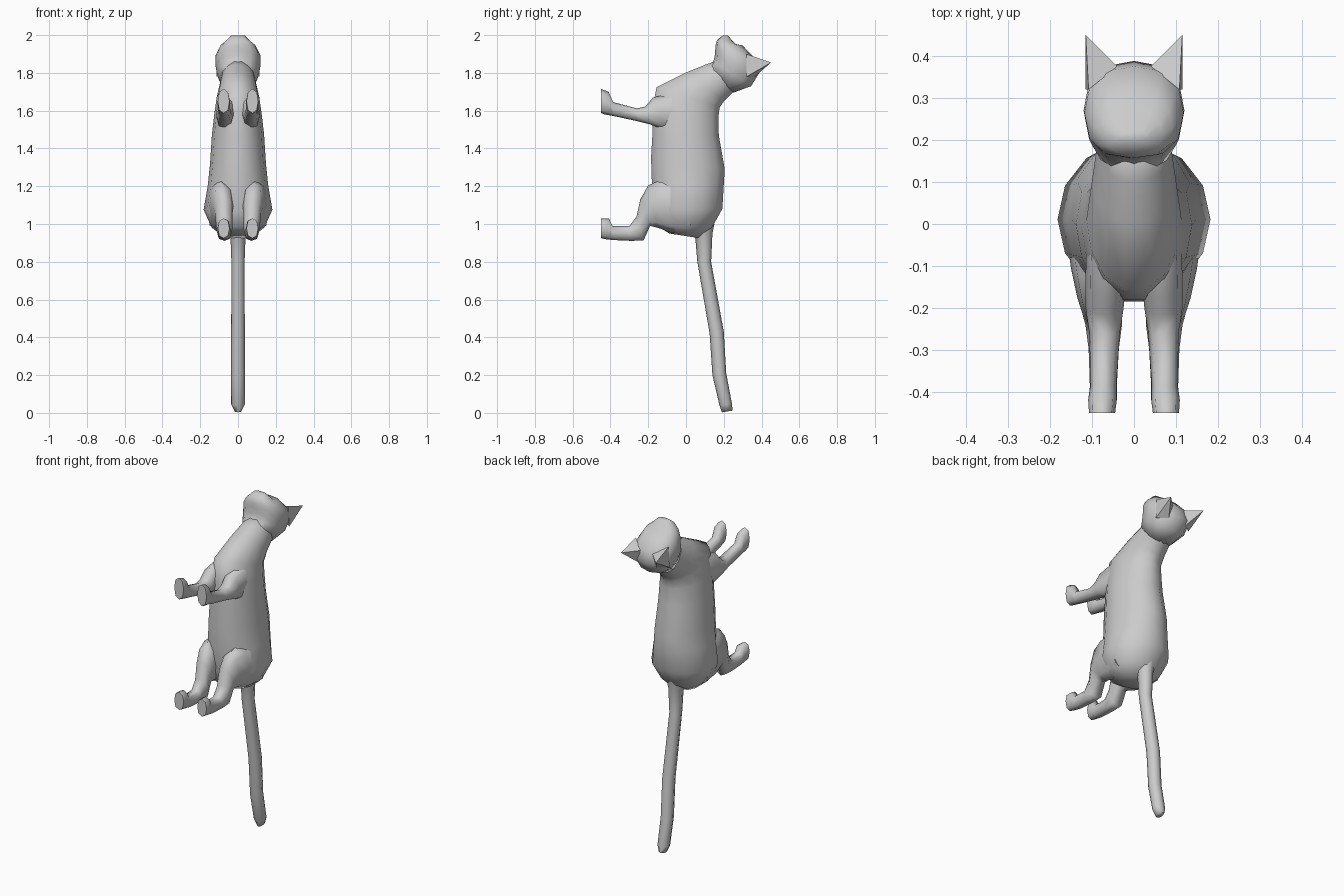
import bpy, bmesh, math
from mathutils import Vector

grey = bpy.data.materials.new("plain grey")
grey.diffuse_color = (0.6, 0.6, 0.6, 1)


def finish(name, bm, angle=70):
    bmesh.ops.recalc_face_normals(bm, faces=bm.faces)
    me = bpy.data.meshes.new(name)
    bm.to_mesh(me)
    bm.free()
    ob = bpy.data.objects.new(name, me)
    me.materials.append(grey)
    bpy.context.collection.objects.link(ob)
    bpy.ops.object.select_all(action='DESELECT')
    ob.select_set(True)
    bpy.context.view_layer.objects.active = ob
    bpy.ops.object.shade_smooth_by_angle(angle=math.radians(angle))
    return ob


def loft(name, rings, sides=12, xc=None, power=1.0, sign=1):
    """Rings: (y1, z1, y2, z2, half width[, x centre]) across a side profile."""
    bm = bmesh.new()
    loops = []
    for r in rings:
        a, b = Vector((0, r[0], r[1])), Vector((0, r[2], r[3]))
        cx = r[5] if len(r) > 5 else 0
        mid, half = (a + b) / 2, (a - b) / 2
        loop = []
        for i in range(sides):
            t = 2 * math.pi * i / sides
            c, s = math.cos(t), math.sin(t)
            c = math.copysign(abs(c) ** power, c) if abs(c) > 1e-6 else 0
            s = math.copysign(abs(s) ** power, s) if abs(s) > 1e-6 else 0
            p = mid + half * s
            loop.append(bm.verts.new((sign * (cx + r[4] * c), p.y, p.z)))
        loops.append(loop)
    for lo, hi in zip(loops, loops[1:]):
        for i in range(sides):
            j = (i + 1) % sides
            bm.faces.new((lo[i], lo[j], hi[j], hi[i]))
    bm.faces.new(loops[0])
    bm.faces.new(loops[-1])
    return finish(name, bm)


# Torso from rump to neck
loft("torso", [
    (-.09, .95, .07, .925, .085),
    (-.15, .985, .14, .98, .14),
    (-.175, 1.07, .197, 1.08, .182),
    (-.185, 1.2, .205, 1.21, .16),
    (-.19, 1.35, .21, 1.29, .148),
    (-.182, 1.48, .178, 1.47, .138),
    (-.185, 1.6, .177, 1.57, .125),
    (-.16, 1.725, .182, 1.615, .113),
    (0, 1.805, .205, 1.65, .1),
    (.10, 1.845, .245, 1.69, .09),
    (.17, 1.87, .30, 1.73, .085)], sides=14)

# Head from nape to nose
loft("head", [
    (.12, 1.835, .25, 1.695, .085),
    (.145, 1.86, .345, 1.73, .112),
    (.152, 1.89, .388, 1.80, .12),
    (.155, 1.925, .375, 1.865, .118),
    (.157, 1.95, .30, 1.945, .092),
    (.165, 1.975, .262, 1.953, .07),
    (.195, 1.998, .222, 1.997, .035)], power=.8)

# Tail
loft("tail", [
    (.02, .99, .15, 1.0, .055),
    (.05, .92, .14, .95, .04),
    (.06, .8, .133, .8, .035),
    (.125, .42, .2, .43, .036),
    (.14, .2, .213, .21, .036),
    (.177, .04, .243, .05, .036),
    (.19, .003, .247, .012, .018)], sides=8)

for side, sign in (("right", 1), ("left", -1)):
    # Front leg with raised paw
    loft("front_leg_" + side, [
        (-.04, 1.70, -.06, 1.5, .045, .068),
        (-.175, 1.67, -.12, 1.5, .048, .068),
        (-.215, 1.622, -.19, 1.527, .045, .07),
        (-.26, 1.612, -.26, 1.545, .036, .07),
        (-.385, 1.645, -.385, 1.572, .031, .073),
        (-.41, 1.70, -.43, 1.58, .034, .075),
        (-.45, 1.715, -.45, 1.587, .031, .076)], sides=8, power=.85, sign=sign)

    # Hind leg with thigh and paw
    loft("hind_leg_" + side, [
        (-.02, 1.22, .03, .96, .06, .105),
        (-.13, 1.235, -.08, .955, .06, .09),
        (-.20, 1.205, -.15, .98, .055, .08),
        (-.242, 1.13, -.19, .99, .047, .075),
        (-.262, 1.04, -.225, .912, .043, .072),
        (-.30, .988, -.295, .911, .036, .072),
        (-.39, .99, -.385, .915, .032, .073),
        (-.408, 1.03, -.43, .92, .034, .075),
        (-.45, 1.03, -.45, .925, .031, .076)], sides=8, power=.85, sign=sign)

    # Pointed ear
    bm = bmesh.new()
    pts = [(.04, .375, 1.86), (.108, .32, 1.90), (.115, .32, 1.78), (.06, .365, 1.78)]
    base = [bm.verts.new((sign * x, y, z)) for x, y, z in pts]
    tip = bm.verts.new((sign * .115, .45, 1.855))
    for i in range(4):
        bm.faces.new((base[i], base[(i + 1) % 4], tip))
    bm.faces.new(base)
    finish("ear_" + side, bm, 60)
